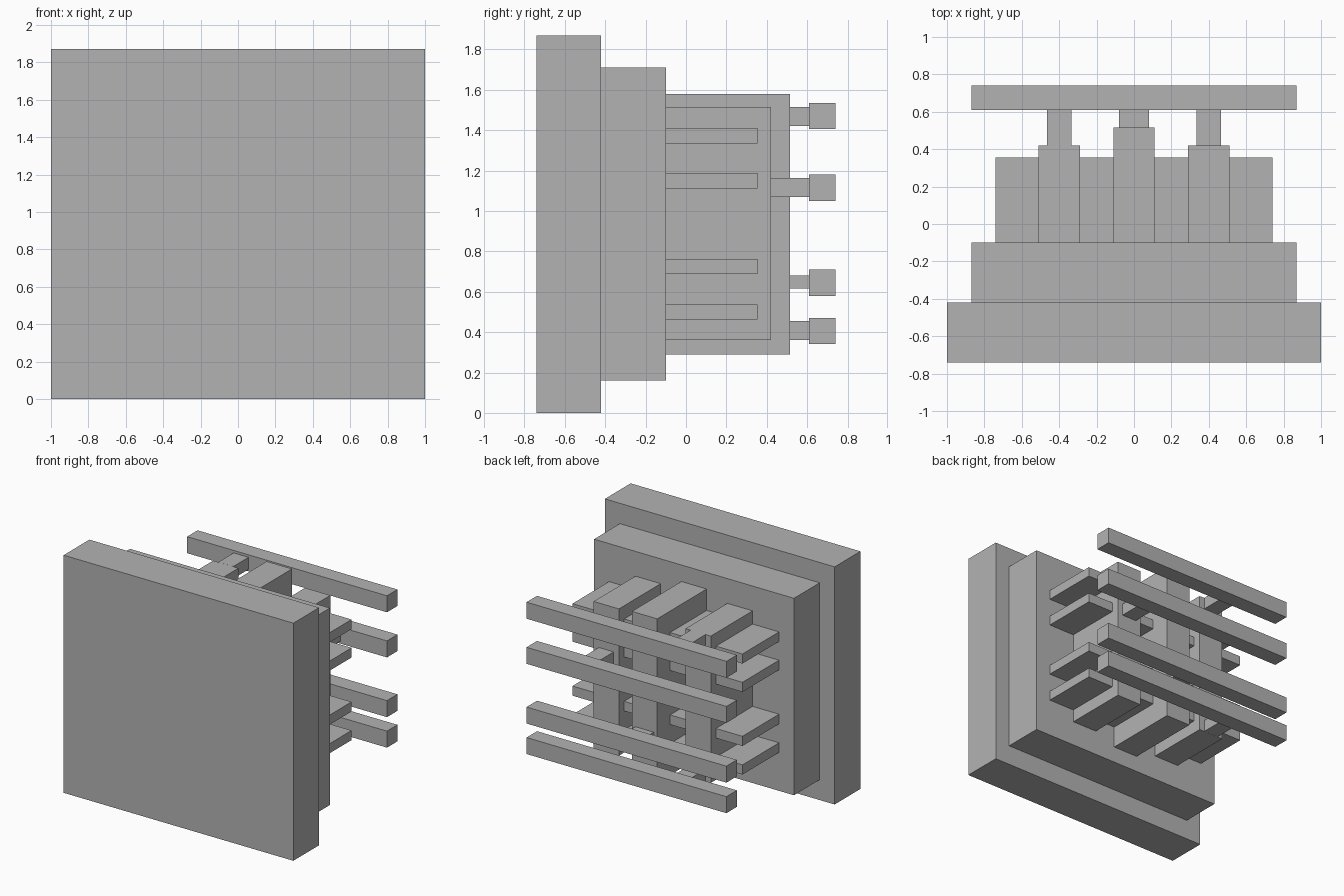
import bpy
import bmesh

default_cube = bpy.data.objects.get("Cube")
if default_cube:
    bpy.data.objects.remove(default_cube, do_unlink=True)

# Single plain grey
GREY = (0.45, 0.45, 0.45, 1.0)
mat = bpy.data.materials.new("plain_grey")
mat.use_nodes = True
mat.diffuse_color = GREY
for node in mat.node_tree.nodes:
    if node.type == 'BSDF_PRINCIPLED':
        node.inputs["Base Color"].default_value = GREY


def box(name, xs, ys, zs):
    """Flat-shaded box spanning the given (low, high) ranges."""
    bm = bmesh.new()
    bmesh.ops.create_cube(bm, size=1)
    for v in bm.verts:
        v.co = [r[0] if c < 0 else r[1] for c, r in zip(v.co, (xs, ys, zs))]
    mesh = bpy.data.meshes.new(name)
    bm.to_mesh(mesh)
    bm.free()
    mesh.materials.append(mat)
    obj = bpy.data.objects.new(name, mesh)
    bpy.context.collection.objects.link(obj)
    return obj


def span(centre, width):
    return centre - width / 2, centre + width / 2


PLATE_BACK = -0.10
BAR_FRONT, BAR_BACK = 0.61, 0.74
SIDE_X = 0.40
SIDE_RIB_BACK, CENTRE_RIB_BACK = 0.42, 0.515

# Stepped front plates
box("front_plate", (-1, 1), (-0.74, -0.42), (0, 1.87))
box("backing_plate", (-0.87, 0.87), (-0.42, PLATE_BACK), (0.16, 1.71))

# Upright ribs
box("centre_rib", span(0, 0.22), (PLATE_BACK, CENTRE_RIB_BACK), (0.29, 1.58))
for side, x in (("left", SIDE_X), ("right", -SIDE_X)):
    box(side + "_rib", span(x, 0.22), (PLATE_BACK, SIDE_RIB_BACK), (0.36, 1.515))

# Horizontal slats crossing the ribs
for z in (0.50, 0.725, 1.15, 1.373):
    box("slat", (-0.74, 0.74), (PLATE_BACK, 0.355), span(z, 0.076))

# Rear bars
for z in (0.405, 0.645, 1.115, 1.47):
    box("rear_bar", (-0.87, 0.87), (BAR_FRONT, BAR_BACK), span(z, 0.13))

# Stubs joining the ribs to the rear bars
for x, z in ((-SIDE_X, 1.468), (SIDE_X, 1.117), (-SIDE_X, 0.408)):
    box("side_stub", span(x, 0.13), (SIDE_RIB_BACK, BAR_FRONT), span(z, 0.095))
box("centre_stub", span(0, 0.16), (CENTRE_RIB_BACK, BAR_FRONT), span(0.648, 0.064))
